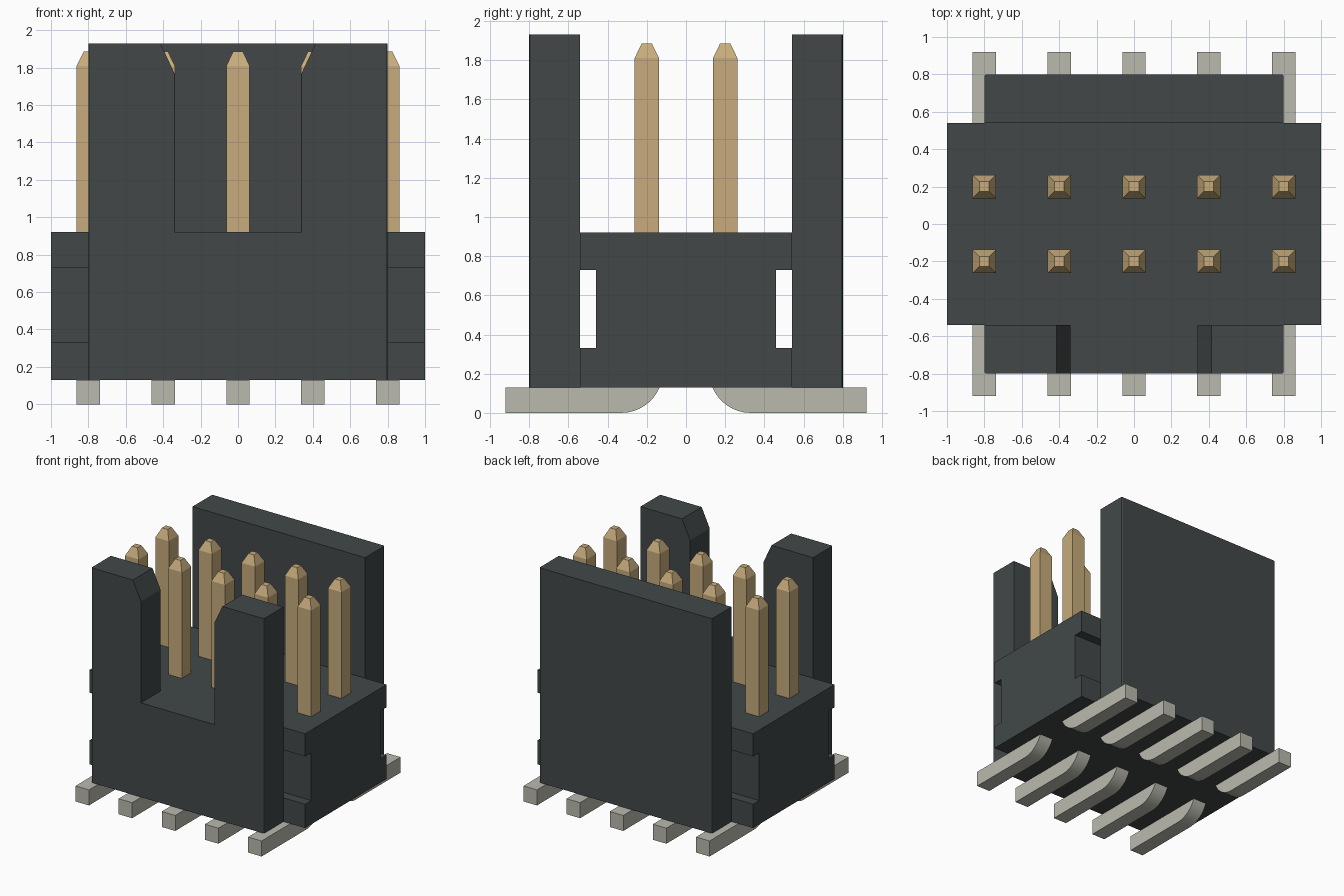
import bpy, bmesh, math

if "Cube" in bpy.data.objects:
    bpy.data.objects.remove(bpy.data.objects["Cube"], do_unlink=True)


def material(name, rgb):
    m = bpy.data.materials.new(name)
    m.use_nodes = True
    m.diffuse_color = (*rgb, 1)
    bsdf = next(n for n in m.node_tree.nodes if n.type == 'BSDF_PRINCIPLED')
    bsdf.inputs["Base Color"].default_value = (*rgb, 1)
    return m


DARK = material("dark plastic", (0.054, 0.064, 0.064))
GOLD = material("gold contact", (0.57, 0.41, 0.20))
TIN = material("tin grey", (0.49, 0.49, 0.43))


def finish(bm, name, mat):
    bmesh.ops.recalc_face_normals(bm, faces=bm.faces)
    mesh = bpy.data.meshes.new(name)
    bm.to_mesh(mesh)
    bm.free()
    mesh.materials.append(mat)
    ob = bpy.data.objects.new(name, mesh)
    bpy.context.collection.objects.link(ob)
    return ob


def prism(profile, to_xyz, a, b):
    """Extrude a 2D profile from depth a to depth b."""
    bm = bmesh.new()
    face = bm.faces.new([bm.verts.new(to_xyz(u, v, a)) for u, v in profile])
    ext = bmesh.ops.extrude_face_region(bm, geom=[face])
    start, end = to_xyz(0, 0, a), to_xyz(0, 0, b)
    bmesh.ops.translate(bm, vec=[e - s for s, e in zip(start, end)],
                        verts=[g for g in ext["geom"] if isinstance(g, bmesh.types.BMVert)])
    return bm


def along_x(u, v, d):
    return (d, u, v)


def along_y(u, v, d):
    return (u, d, v)


BOTTOM, DECK, TOP = 0.13, 0.92, 1.93

# Base block with a slot running along each long side
half = [(0.54, BOTTOM), (0.54, 0.33), (0.46, 0.33), (0.46, 0.73), (0.54, 0.73), (0.54, DECK)]
profile = half + [(-y, z) for y, z in reversed(half)]
finish(prism(profile, along_x, -1, 1), "base_block", DARK)


def wall(name, profile, side):
    bm = prism(profile, along_y, 0.54 * side, 0.80 * side)
    # Slightly eased outer vertical corners
    edges = [e for e in bm.edges if all(abs(abs(v.co.x) - 0.8) < 1e-4
             and abs(v.co.y - 0.8 * side) < 1e-4 for v in e.verts)
             and abs(e.verts[0].co.z - e.verts[1].co.z) > 0.1]
    bmesh.ops.bevel(bm, geom=edges, offset=0.012, segments=2, profile=0.5, affect='EDGES')
    finish(bm, name, DARK)


# Plain back wall, and front wall with a chamfered key opening
wall("back_wall", [(-0.8, BOTTOM), (0.8, BOTTOM), (0.8, TOP), (-0.8, TOP)], 1)
half = [(0.8, BOTTOM), (0.8, TOP), (0.415, TOP), (0.34, 1.77), (0.34, DECK)]
wall("front_wall", half + [(-x, z) for x, z in reversed(half)], -1)

# Contact pins and bent solder feet, in two rows of five
W = 0.0625
RADIUS = 0.211
START = math.asin(0.195 / RADIUS)
for side, row in ((-1, "front"), (1, "back")):
    for i in range(5):
        x = -0.8 + 0.4 * i

        # Square pin with a tapered tip
        bm = bmesh.new()
        rings = [[bm.verts.new((x + sx * w, 0.2 * side + sy * w, z))
                  for sx, sy in ((-1, -1), (1, -1), (1, 1), (-1, 1))]
                 for w, z in ((W, 0.2), (W, 1.81), (0.026, 1.885))]
        for lo, hi in zip(rings, rings[1:]):
            for k in range(4):
                n = (k + 1) % 4
                bm.faces.new((lo[k], lo[n], hi[n], hi[k]))
        bm.faces.new(rings[0])
        bm.faces.new(rings[-1])
        finish(bm, f"{row}_pin_{i + 1}", GOLD)

        # Flat foot with a rounded inner heel
        heel = [(0.33 - RADIUS * math.sin(START * (1 - k / 8)),
                 RADIUS - RADIUS * math.cos(START * (1 - k / 8))) for k in range(9)]
        heel[0] = (0.135, BOTTOM)
        foot = heel + [(0.92, 0), (0.92, BOTTOM)]
        ob = finish(prism([(y * side, z) for y, z in foot], along_x, x - W, x + W),
                    f"{row}_foot_{i + 1}", TIN)
        bpy.ops.object.select_all(action='DESELECT')
        ob.select_set(True)
        bpy.context.view_layer.objects.active = ob
        bpy.ops.object.shade_smooth_by_angle(angle=math.radians(30))
